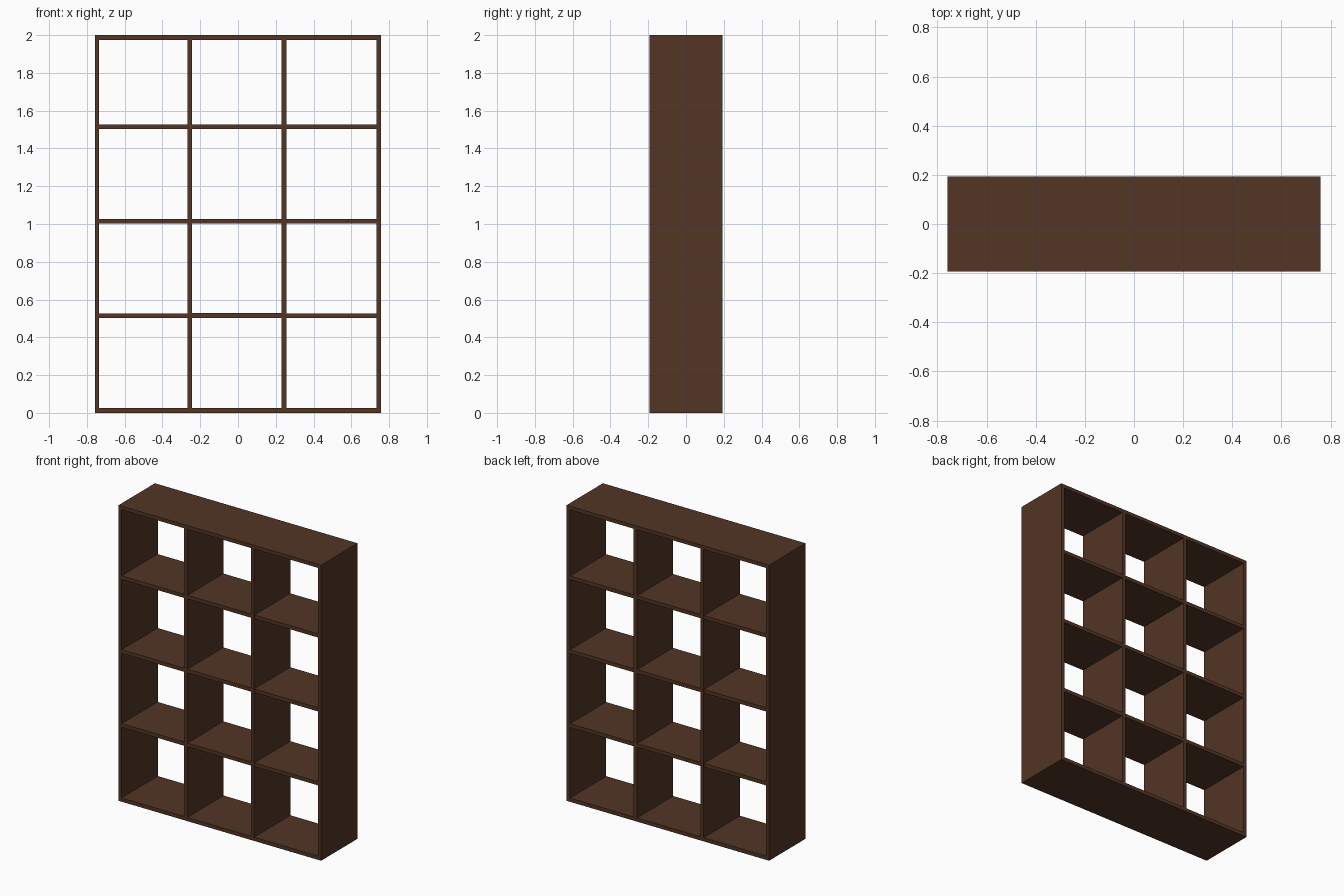
import bpy

if "Cube" in bpy.data.objects:
    bpy.data.objects.remove(bpy.data.objects["Cube"])

wood = bpy.data.materials.new("dark_brown_wood")
wood.diffuse_color = (0.085, 0.036, 0.018, 1)
wood.use_nodes = True
wood.node_tree.nodes["Principled BSDF"].inputs["Base Color"].default_value = wood.diffuse_color


def board(name, x, y, z):
    """Box spanning the (min, max) ranges x, y, z."""
    bpy.ops.mesh.primitive_cube_add(size=1)
    ob = bpy.context.object
    ob.name = name
    ob.location = [(a + b) / 2 for a, b in (x, y, z)]
    ob.scale = [b - a for a, b in (x, y, z)]
    bpy.ops.object.transform_apply(location=True, rotation=False, scale=True)
    ob.data.materials.append(wood)


T = 0.025            # board thickness
W, D = 0.758, 0.194  # half width and half depth
d = D - 0.002        # inner boards are set back very slightly

# full width top and bottom boards
board("bottom_board", (-W, W), (-D, D), (0, T))
board("top_board", (-W, W), (-D, D), (2 - T, 2))

# side walls between top and bottom
board("left_side", (-W, -W + 0.022), (-D, D), (T, 2 - T))
board("right_side", (W - T, W), (-D, D), (T, 2 - T))

# vertical dividers
for i, x in enumerate((-0.256, 0.244)):
    board(f"divider_{i + 1}", (x - T / 2, x + T / 2), (-D, D), (T, 2 - T))

# horizontal shelves, one per bay
bays = ((-W + 0.022, -0.256 - T / 2), (-0.256 + T / 2, 0.244 - T / 2), (0.244 + T / 2, W - T))
for r, z in enumerate((0.515, 1.015, 1.515)):
    for c, bay in enumerate(bays):
        board(f"shelf_{r + 1}_{c + 1}", bay, (-d, d), (z - T / 2, z + T / 2))
